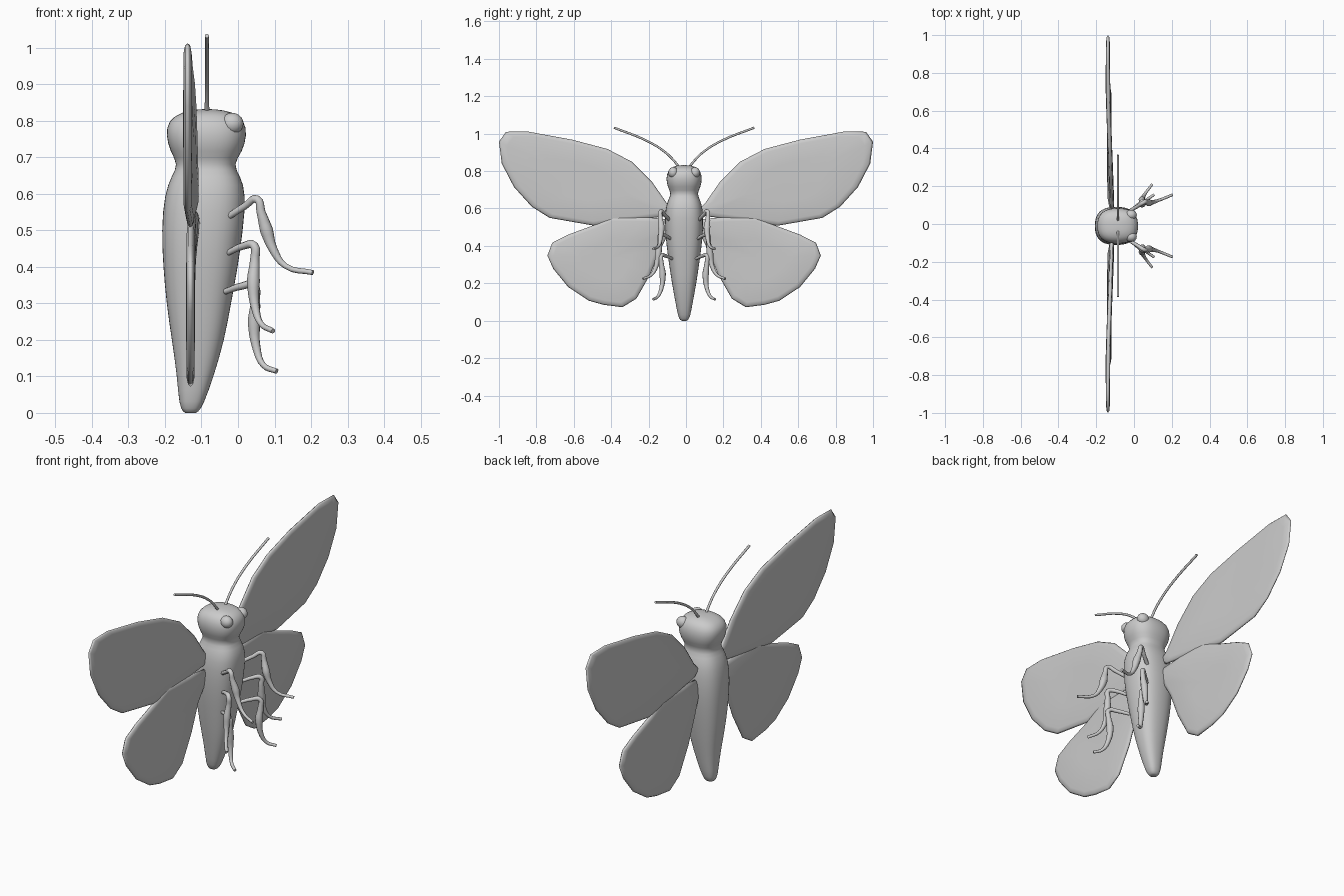
import bpy, bmesh, math
from mathutils import Vector

CY = -0.01  # symmetry plane of body, legs and lower wings


def finish(name, bm):
    bmesh.ops.recalc_face_normals(bm, faces=bm.faces)
    me = bpy.data.meshes.new(name)
    bm.to_mesh(me)
    bm.free()
    for p in me.polygons:
        p.use_smooth = True
    ob = bpy.data.objects.new(name, me)
    bpy.context.collection.objects.link(ob)
    return ob


def bridge(bm, a, b):
    n = len(a)
    for i in range(n):
        bm.faces.new((a[i], a[(i + 1) % n], b[(i + 1) % n], b[i]))


# Body and head: rounded-square rings (z, x min, x max, half width)
rings = [(-0.001, -0.138, -0.122, 0.008), (0.0, -0.15, -0.11, 0.02),
         (0.022, -0.162, -0.094, 0.033), (0.10, -0.167, -0.066, 0.047),
         (0.20, -0.182, -0.036, 0.066), (0.30, -0.197, -0.018, 0.081),
         (0.40, -0.206, 0.001, 0.095), (0.50, -0.211, 0.015, 0.104),
         (0.60, -0.203, 0.024, 0.102), (0.65, -0.182, 0.007, 0.085),
         (0.68, -0.164, -0.014, 0.069), (0.715, -0.187, 0.014, 0.090),
         (0.76, -0.199, 0.026, 0.098), (0.80, -0.193, 0.020, 0.089),
         (0.825, -0.155, -0.012, 0.064), (0.832, -0.10, -0.07, 0.02)]
bm = bmesh.new()
loops = []
for z, x0, x1, w in rings:
    loop = []
    for i in range(20):
        a = math.tau * i / 20
        c, s = math.cos(a), math.sin(a)
        e = 2 / 2.5
        x = (x0 + x1) / 2 + (x1 - x0) / 2 * math.copysign(abs(c) ** e, c)
        loop.append(bm.verts.new((x, CY + w * math.copysign(abs(s) ** e, s), z)))
    loops.append(loop)
for a, b in zip(loops, loops[1:]):
    bridge(bm, a, b)
bm.faces.new(loops[0])
bm.faces.new(loops[-1])
body = finish("body", bm)
body.modifiers.new("smooth", "SUBSURF").levels = 1
body.modifiers["smooth"].render_levels = 1


# Wings: flat outline with a thin rim, leaning forward near the root
def wing(name, outline, side, cy, plane):
    bm = bmesh.new()
    n = len(outline)
    my = sum(p[0] for p in outline) / n
    mz = sum(p[1] for p in outline) / n

    def loop(f, off):
        res = []
        for y, z in outline:
            y, z = my + (y - my) * f, mz + (z - mz) * f
            res.append(bm.verts.new((plane(y, z) + off, cy + side * y, z)))
        return res

    rim = loop(1, 0)
    for s in (-1, 1):
        prev = rim
        for f, t in ((0.975, 0.007), (0.9, 0.011), (0.45, 0.012)):
            cur = loop(f, s * t)
            bridge(bm, prev, cur)
            prev = cur
        mid = bm.verts.new((plane(my, mz) + s * 0.012, cy + side * my, mz))
        for i in range(n):
            bm.faces.new((prev[i], prev[(i + 1) % n], mid))
    finish(name, bm)


upper = [(0.06, 0.59), (0.10, 0.625), (0.18, 0.74), (0.29, 0.85), (0.42, 0.918),
         (0.61, 0.968), (0.85, 1.012), (0.962, 1.01), (1.0, 0.957),
         (0.985, 0.84), (0.92, 0.715), (0.825, 0.61), (0.73, 0.55),
         (0.49, 0.508), (0.29, 0.535), (0.10, 0.56)]
lower = [(0.06, 0.54), (0.20, 0.553), (0.38, 0.556), (0.485, 0.51), (0.62, 0.46),
         (0.705, 0.417), (0.731, 0.348), (0.70, 0.278), (0.62, 0.18),
         (0.51, 0.107), (0.43, 0.085), (0.33, 0.072), (0.255, 0.118),
         (0.18, 0.25), (0.125, 0.385), (0.08, 0.47)]


def upper_plane(y, z):
    return -0.138 + 0.024 * max(0, 1 - y / 0.7)


def lower_plane(y, z):
    return -0.130 + 0.022 * max(0, (z - 0.38) / 0.17) * max(0, 1 - y / 0.5)


for side, tag in ((1, "right"), (-1, "left")):
    wing("upper_wing_" + tag, upper, side, 0, upper_plane)
    wing("lower_wing_" + tag, lower, side, CY, lower_plane)


# Legs and antennae: tapered tubes through (x, y, z, radius)
def tube(name, pts, side):
    cu = bpy.data.curves.new(name, "CURVE")
    cu.dimensions = "3D"
    cu.bevel_depth = 1.0
    cu.bevel_resolution = 2
    cu.resolution_u = 4
    cu.use_fill_caps = True
    sp = cu.splines.new("BEZIER")
    sp.bezier_points.add(len(pts) - 1)
    for bp, (x, y, z, r) in zip(sp.bezier_points, pts):
        bp.co = (x, CY + side * y, z)
        bp.radius = r
        bp.handle_left_type = bp.handle_right_type = "AUTO"
    bpy.context.collection.objects.link(bpy.data.objects.new(name, cu))


legs = {
    "front_leg": [(-0.03, 0.075, 0.535, 0.009), (0.02, 0.105, 0.567, 0.010),
                  (0.052, 0.125, 0.585, 0.011), (0.063, 0.127, 0.55, 0.013),
                  (0.078, 0.122, 0.50, 0.019), (0.095, 0.125, 0.45, 0.013),
                  (0.13, 0.135, 0.402, 0.008), (0.205, 0.165, 0.384, 0.007)],
    "middle_leg": [(-0.03, 0.07, 0.437, 0.008), (0.015, 0.105, 0.457, 0.010),
                   (0.044, 0.128, 0.458, 0.012), (0.046, 0.13, 0.42, 0.013),
                   (0.042, 0.138, 0.36, 0.018), (0.047, 0.15, 0.29, 0.012),
                   (0.062, 0.175, 0.245, 0.008), (0.096, 0.22, 0.224, 0.007)],
    "back_leg": [(-0.035, 0.065, 0.332, 0.008), (0.01, 0.10, 0.347, 0.010),
                 (0.045, 0.122, 0.348, 0.011), (0.048, 0.122, 0.31, 0.013),
                 (0.044, 0.115, 0.25, 0.018), (0.05, 0.12, 0.18, 0.012),
                 (0.07, 0.14, 0.13, 0.008), (0.106, 0.165, 0.114, 0.007)],
}
antenna = [(-0.085, 0.02, 0.81, 0.007), (-0.085, 0.05, 0.85, 0.006),
           (-0.085, 0.10, 0.90, 0.006), (-0.085, 0.20, 0.962, 0.006),
           (-0.085, 0.375, 1.032, 0.006)]
for side, tag in ((1, "right"), (-1, "left")):
    for name, pts in legs.items():
        tube(name + "_" + tag, pts, side)
    tube("antenna_" + tag, antenna, side)
    # Eye
    bm = bmesh.new()
    bmesh.ops.create_uvsphere(bm, u_segments=16, v_segments=10, radius=1)
    for v in bm.verts:
        v.co = Vector((-0.016 + 0.031 * v.co.x, CY + side * 0.058 + 0.027 * v.co.y,
                       0.792 + 0.029 * v.co.z))
    finish("eye_" + tag, bm)
